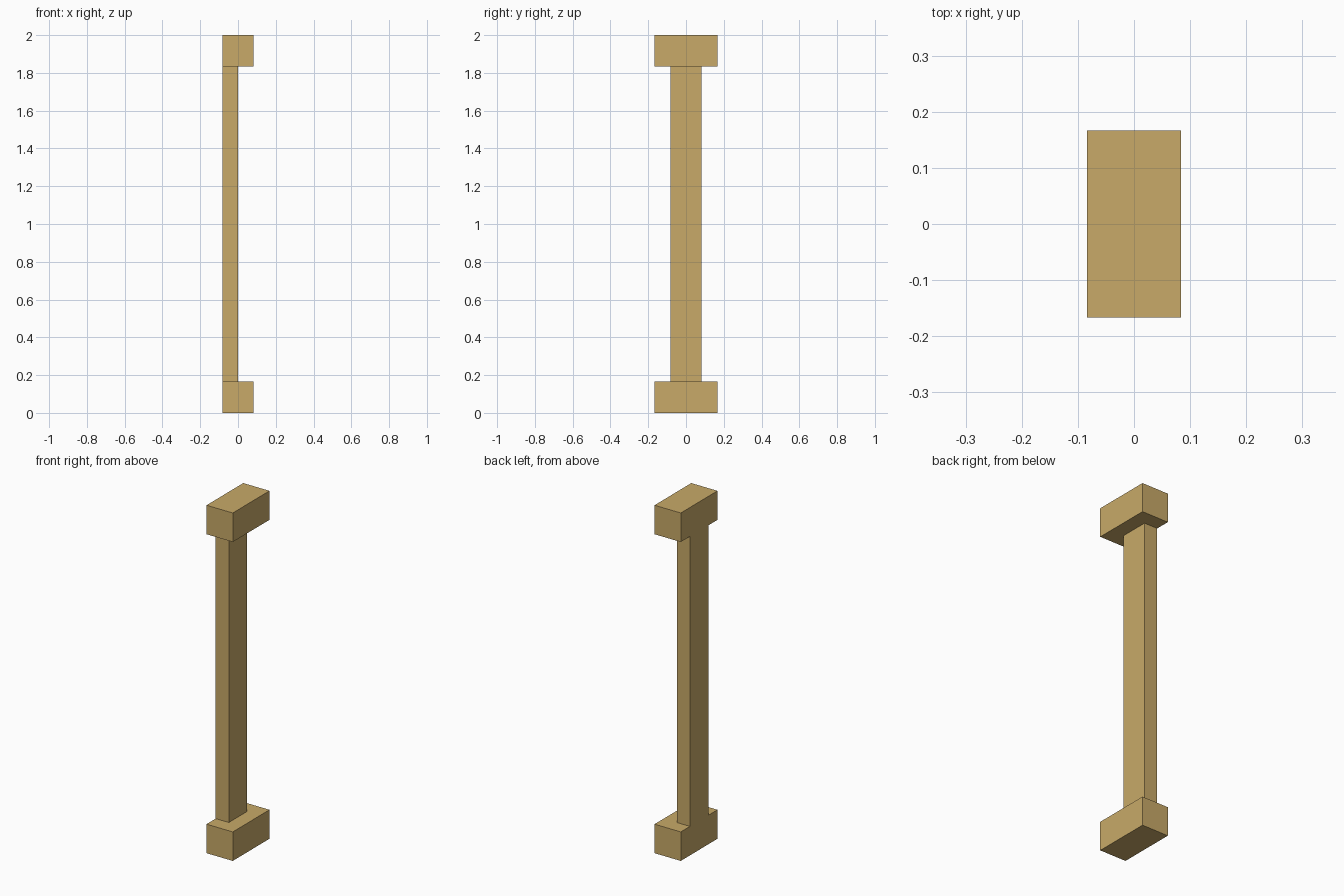
import bpy

if "Cube" in bpy.data.objects:
    bpy.data.objects.remove(bpy.data.objects["Cube"])

U = 1 / 12          # base module: half the block depth
HEIGHT = 2.0

wood = bpy.data.materials.new("tan_wood")
wood.diffuse_color = (0.58, 0.40, 0.14, 1)
wood.use_nodes = True
wood.node_tree.nodes["Principled BSDF"].inputs["Base Color"].default_value = wood.diffuse_color


def box(name, lo, hi):
    """Axis-aligned box between two corners."""
    centre = [(a + b) / 2 for a, b in zip(lo, hi)]
    bpy.ops.mesh.primitive_cube_add(size=1, location=centre)
    ob = bpy.context.object
    ob.name = name
    ob.scale = [b - a for a, b in zip(lo, hi)]
    bpy.ops.object.transform_apply(location=False, rotation=False, scale=True)
    ob.data.materials.append(wood)
    return ob


# Matching end blocks
for name, z in (("base_block", 0), ("top_block", HEIGHT - 2 * U)):
    box(name, (-U, -2 * U, z), (U, 2 * U, z + 2 * U))

# Half-depth shaft, flush with the left face of the blocks
box("shaft", (-U, -U, 2 * U), (0, U, HEIGHT - 2 * U))
